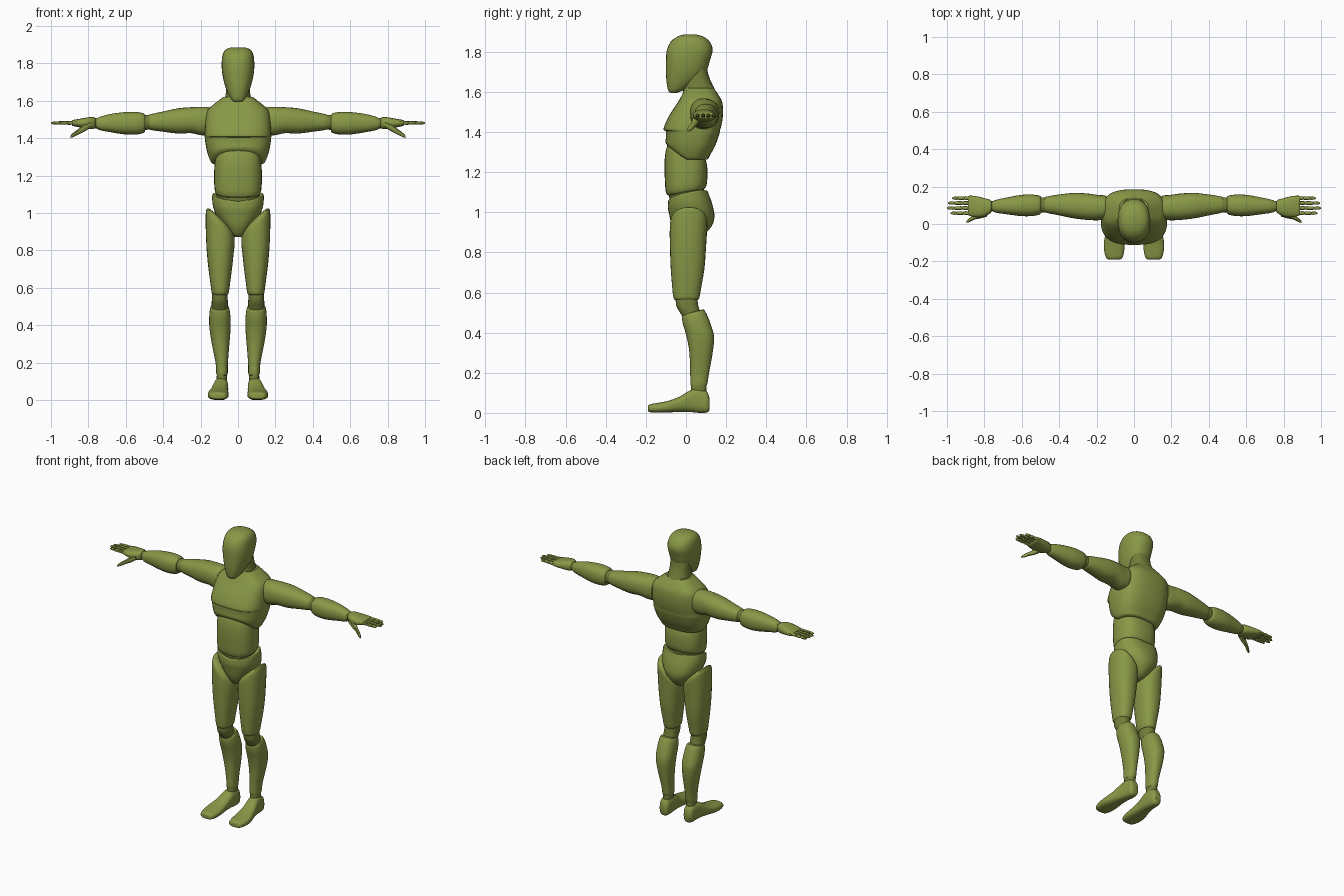
import bpy, bmesh, math


def material(name, rgb):
    m = bpy.data.materials.new(name)
    m.diffuse_color = (*rgb, 1)
    return m


OLIVE = material("olive", (0.25, 0.315, 0.062))
JOINT = material("joint_olive", (0.17, 0.21, 0.042))


def clamp(v):
    return max(0.0, min(1.0, v))


def smooth_rows(rows, steps):
    """Catmull-Rom resampling of the section rows."""
    out = []
    for i in range(len(rows) - 1):
        p = [rows[max(i - 1, 0)], rows[i], rows[i + 1], rows[min(i + 2, len(rows) - 1)]]
        for k in range(steps):
            t = k / steps
            out.append([0.5 * (2 * b + (c - a) * t + (2 * a - 5 * b + 4 * c - d) * t * t
                               + (3 * b - a - 3 * c + d) * t ** 3) for a, b, c, d in zip(*p)])
    out.append(list(rows[-1]))
    return out


def loft(name, axis, rows, power=2.3, warp=None, mirror=False, mat=OLIVE, sides=28, steps=3):
    """Rows are (position, u_min, u_max, v_min, v_max) along the axis."""
    bm = bmesh.new()
    rings = []
    for t, u0, u1, v0, v1 in smooth_rows(rows, steps):
        ring = []
        for k in range(sides):
            a = 2 * math.pi * k / sides
            c, s = math.cos(a), math.sin(a)
            u = (u0 + u1) / 2 + (u1 - u0) / 2 * math.copysign(abs(c) ** (2 / power), c)
            v = (v0 + v1) / 2 + (v1 - v0) / 2 * math.copysign(abs(s) ** (2 / power), s)
            x, y, z = {"Z": (u, v, t), "X": (t, u, v), "Y": (u, t, v)}[axis]
            if warp:
                z += warp(x, y, z)
            ring.append(bm.verts.new((x, y, z)))
        rings.append(ring)
    for a, b in zip(rings, rings[1:]):
        for k in range(sides):
            n = (k + 1) % sides
            bm.faces.new((a[k], a[n], b[n], b[k]))
    bm.faces.new(rings[0])
    bm.faces.new(rings[-1])
    bmesh.ops.recalc_face_normals(bm, faces=bm.faces)
    me = bpy.data.meshes.new(name)
    bm.to_mesh(me)
    bm.free()
    ob = bpy.data.objects.new(name, me)
    bpy.context.collection.objects.link(ob)
    me.materials.append(mat)
    bpy.ops.object.select_all(action="DESELECT")
    ob.select_set(True)
    bpy.context.view_layer.objects.active = ob
    bpy.ops.object.shade_smooth_by_angle(angle=math.radians(35))
    if mirror:
        ob.modifiers.new("mirror", "MIRROR")
    return ob


def centred(rows):
    """Rows (z, half_width, y_front, y_back) centred on x = 0."""
    return [(z, -w, w, a, b) for z, w, a, b in rows]


# Head
loft("head", "Z", centred([
    (1.595, .022, -.08, -.045), (1.61, .038, -.09, -.01), (1.65, .058, -.097, .05),
    (1.70, .075, -.10, .10), (1.76, .086, -.10, .12), (1.81, .087, -.095, .133),
    (1.85, .081, -.076, .118), (1.875, .065, -.045, .088), (1.886, .035, -.01, .05)]))

# Chest with trapezius, lower edge arched up at the front
loft("chest", "Z", centred([
    (1.262, .10, -.06, .08), (1.264, .135, -.095, .108), (1.285, .15, -.102, .12),
    (1.33, .166, -.10, .145), (1.385, .176, -.10, .165), (1.40, .177, -.102, .168),
    (1.413, .178, -.112, .171), (1.45, .177, -.10, .18), (1.50, .173, -.073, .185),
    (1.55, .163, -.04, .18), (1.585, .125, -.02, .162), (1.62, .08, -.002, .138)]),
    power=2.8, sides=36,
    warp=lambda x, y, z: .075 * clamp((1.41 - z) / .14) * clamp(-y / .1))
loft("neck", "Z", centred([
    (1.54, .075, -.03, .15), (1.60, .072, -.015, .148), (1.65, .064, -.005, .125),
    (1.70, .062, .01, .108), (1.76, .055, .02, .10)]), mat=JOINT)

# Abdomen, waist and pelvis
loft("abdomen", "Z", centred([
    (1.095, .10, -.08, .08), (1.112, .122, -.10, .10), (1.18, .128, -.106, .107),
    (1.25, .126, -.107, .102), (1.31, .118, -.10, .075), (1.37, .10, -.08, .06)]),
    power=2.5, warp=lambda x, y, z: .17 * y * clamp((1.2 - z) / .1))
loft("waist", "Z", centred([
    (1.03, .10, -.07, .07), (1.08, .117, -.085, .09), (1.13, .11, -.08, .09)]), mat=JOINT)
loft("pelvis", "Z", centred([
    (.872, .02, -.02, .05), (.885, .04, -.045, .085), (.93, .075, -.07, .128),
    (.98, .112, -.082, .142), (1.03, .134, -.09, .132), (1.07, .138, -.09, .115),
    (1.088, .135, -.087, .108), (1.09, .115, -.07, .09)]),
    warp=lambda x, y, z: clamp((z - 1) / .07) * (.22 * y + .15 * (abs(x) - .07)))

# Legs
loft("thigh", "Z", [
    (.562, .06, .13, -.05, .055), (.572, .05, .14, -.062, .066), (.62, .043, .147, -.068, .075),
    (.72, .03, .16, -.076, .092), (.83, .02, .17, -.08, .10), (.91, .018, .173, -.081, .105),
    (.955, .022, .17, -.077, .105), (.975, .04, .155, -.055, .085), (.98, .07, .125, -.02, .05)],
    warp=lambda x, y, z: .9 * (x - .1) * clamp((z - .78) / .18), mirror=True)
loft("knee", "Z", [
    (.46, .06, .135, -.005, .065), (.50, .055, .14, -.03, .07), (.54, .055, .14, -.05, .06),
    (.60, .06, .135, -.05, .055)], mat=JOINT, mirror=True)
loft("shin", "Z", [
    (.132, .062, .11, .03, .095), (.14, .055, .116, .022, .105), (.20, .054, .12, .021, .115),
    (.30, .046, .14, .017, .133), (.38, .04, .152, .003, .14), (.44, .04, .154, -.014, .122),
    (.495, .048, .148, -.02, .095), (.505, .06, .136, -.005, .08)],
    warp=lambda x, y, z: .25 * (y - .04) * clamp((z - .42) / .08), mirror=True)
loft("ankle", "Z", [(.09, .06, .112, .025, .10), (.12, .058, .114, .024, .102),
                    (.15, .06, .112, .028, .098)], mat=JOINT, mirror=True)
loft("foot", "Y", [
    (-.19, .08, .13, .012, .03), (-.182, .062, .148, .004, .042), (-.14, .052, .16, .001, .05),
    (-.09, .05, .16, .002, .06), (-.03, .053, .145, .005, .082), (.025, .052, .132, .004, .115),
    (.07, .053, .125, 0, .12), (.105, .057, .12, .002, .105), (.118, .07, .108, .015, .07)],
    power=2.7, mirror=True)

# Arms
loft("upper_arm", "X", [
    (.142, .06, .12, 1.46, 1.53), (.15, .03, .15, 1.425, 1.562), (.19, .02, .155, 1.415, 1.568),
    (.25, .022, .163, 1.427, 1.566), (.32, .03, .166, 1.425, 1.56), (.40, .046, .158, 1.435, 1.543),
    (.46, .058, .148, 1.443, 1.53), (.478, .065, .14, 1.45, 1.523), (.48, .08, .12, 1.465, 1.51)],
    mirror=True)
loft("elbow", "X", [(.44, .068, .138, 1.452, 1.522), (.49, .06, .143, 1.445, 1.525),
                    (.53, .068, .138, 1.45, 1.52)], mat=JOINT, mirror=True)
loft("forearm", "X", [
    (.498, .065, .135, 1.445, 1.515), (.502, .052, .15, 1.43, 1.532), (.54, .043, .157, 1.42, 1.54),
    (.60, .042, .156, 1.42, 1.54), (.68, .052, .142, 1.432, 1.53), (.745, .062, .127, 1.445, 1.512),
    (.755, .075, .115, 1.46, 1.50)], mirror=True)
loft("wrist", "X", [(.73, .07, .12, 1.455, 1.505), (.76, .068, .122, 1.453, 1.507),
                    (.79, .07, .12, 1.457, 1.505)], mat=JOINT, mirror=True)

# Hands
loft("palm", "X", [
    (.762, .075, .115, 1.465, 1.50), (.767, .058, .128, 1.452, 1.512), (.80, .04, .138, 1.45, 1.512),
    (.84, .036, .148, 1.457, 1.505), (.88, .044, .152, 1.465, 1.498), (.888, .055, .145, 1.472, 1.492)],
    power=2.6, sides=20, mirror=True)
for name, y, tip in (("index", .058, .982), ("middle", .085, 1.0), ("ring", .112, .995), ("little", .138, .972)):
    rows = []
    for f, r in ((0, .009), (.3, .0105), (.36, .007), (.42, .010), (.66, .0095), (.71, .0065),
                 (.76, .009), (.93, .0075), (1, .003)):
        x = .87 + (tip - .87) * f
        rows.append((x, y - r, y + r, 1.482 - r, 1.482 + r))
    loft(name + "_finger", "X", rows, sides=10, steps=1, mirror=True)
loft("thumb", "X", [
    (.785, .04, .08, 1.46, 1.49), (.82, .03, .065, 1.436, 1.476), (.85, .025, .05, 1.422, 1.452),
    (.88, .01, .032, 1.406, 1.43), (.896, .006, .018, 1.402, 1.414)], sides=12, mirror=True)
